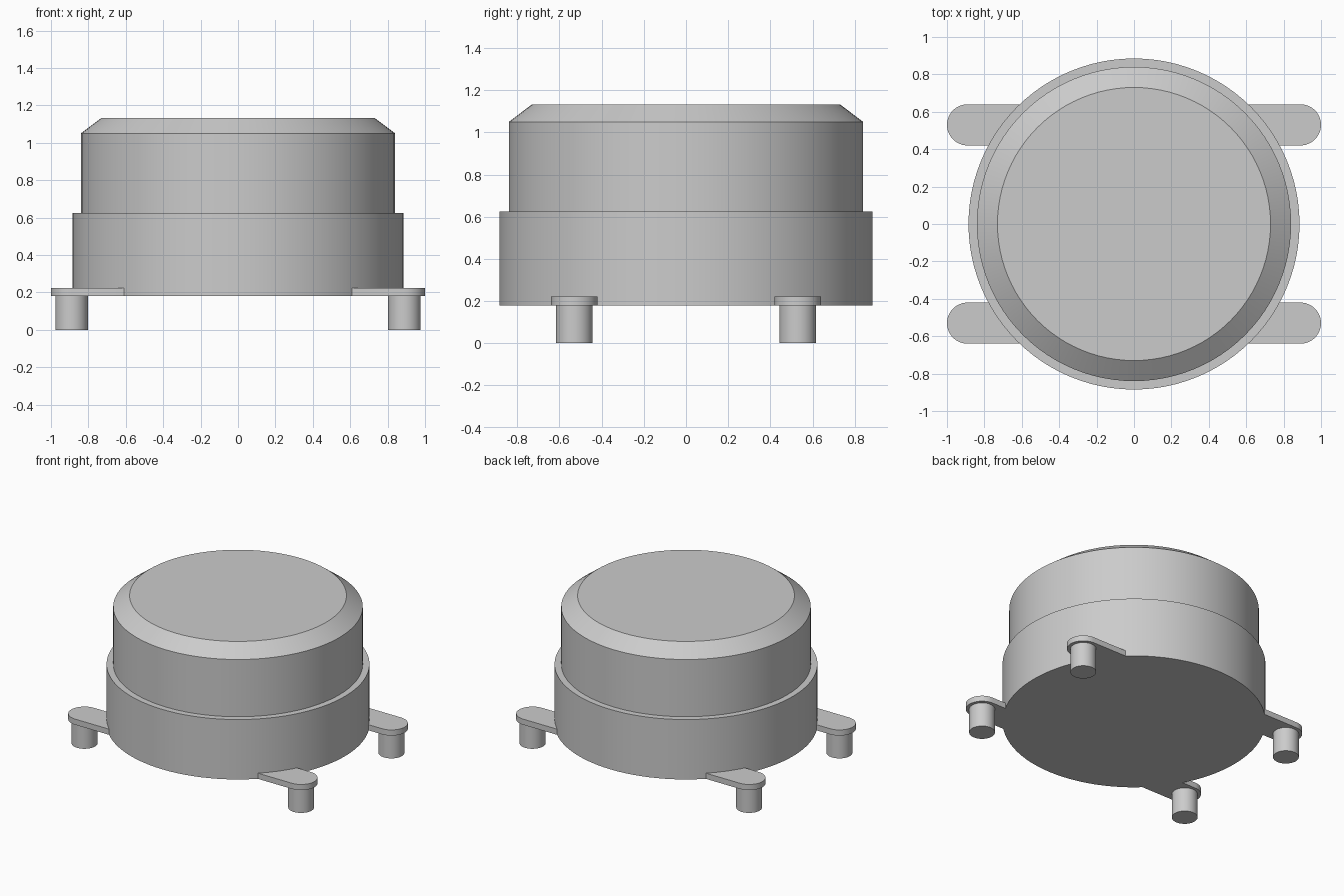
import bpy
import bmesh
from math import sin, cos, pi, sqrt, radians

cube = bpy.data.objects.get("Cube")
if cube:
    bpy.data.objects.remove(cube, do_unlink=True)

# Single grey finish
grey = bpy.data.materials.new("plain_grey")
grey.use_nodes = True
colour = (0.6, 0.6, 0.6, 1)
grey.diffuse_color = colour
grey.node_tree.nodes["Principled BSDF"].inputs["Base Color"].default_value = colour

SEGMENTS = 96
BODY_R = 0.885
BASE_Z = 0.18
TAB_TOP = 0.222
TAB_X, TAB_Y, TAB_R = 0.89, 0.53, 0.11
PEG_R = 0.087


def finish(name, bm, angle=25):
    bmesh.ops.recalc_face_normals(bm, faces=bm.faces)
    mesh = bpy.data.meshes.new(name)
    bm.to_mesh(mesh)
    bm.free()
    obj = bpy.data.objects.new(name, mesh)
    bpy.context.collection.objects.link(obj)
    mesh.materials.append(grey)
    bpy.ops.object.select_all(action="DESELECT")
    obj.select_set(True)
    bpy.context.view_layer.objects.active = obj
    bpy.ops.object.shade_smooth_by_angle(angle=radians(angle))
    return obj


def lathe(name, profile, segments, cx=0, cy=0):
    """Closed round solid from (radius, height) rings, capped at both ends."""
    bm = bmesh.new()
    rings = []
    for r, z in profile:
        angles = [2 * pi * i / segments for i in range(segments)]
        rings.append([bm.verts.new((cx + r * cos(a), cy + r * sin(a), z)) for a in angles])
    for low, high in zip(rings, rings[1:]):
        for i in range(segments):
            j = (i + 1) % segments
            bm.faces.new((low[i], low[j], high[j], high[i]))
    bm.faces.new(rings[0])
    bm.faces.new(rings[-1])
    return finish(name, bm)


def tab(name, sx, sy):
    """Flat lug: rounded outer end, inner end following the body wall."""
    outline = []
    for i in range(25):
        a = -pi / 2 + pi * i / 24
        outline.append((TAB_X + TAB_R * cos(a), TAB_Y + TAB_R * sin(a)))
    for i in range(9):
        y = TAB_Y + TAB_R - 2 * TAB_R * i / 8
        outline.append((sqrt((BODY_R - 0.004) ** 2 - y * y), y))
    bm = bmesh.new()
    base = bm.faces.new([bm.verts.new((sx * x, sy * y, BASE_Z)) for x, y in outline])
    grown = bmesh.ops.extrude_face_region(bm, geom=[base], use_keep_orig=True)
    top = [v for v in grown["geom"] if isinstance(v, bmesh.types.BMVert)]
    bmesh.ops.translate(bm, verts=top, vec=(0, 0, TAB_TOP - BASE_Z))
    return finish(name, bm)


# Stepped drum with a chamfered cap
lathe("drum_body", [(BODY_R, BASE_Z), (BODY_R, 0.625), (0.84, 0.625),
                    (0.84, 1.05), (0.73, 1.133)], SEGMENTS)

# Four mounting tabs, each standing on a round foot
for side, sx in (("left", 1), ("right", -1)):
    for end, sy in (("front", -1), ("back", 1)):
        tab(f"{end}_{side}_tab", sx, sy)
        lathe(f"{end}_{side}_foot", [(PEG_R, 0), (PEG_R, BASE_Z)], 40,
              sx * TAB_X, sy * TAB_Y)
